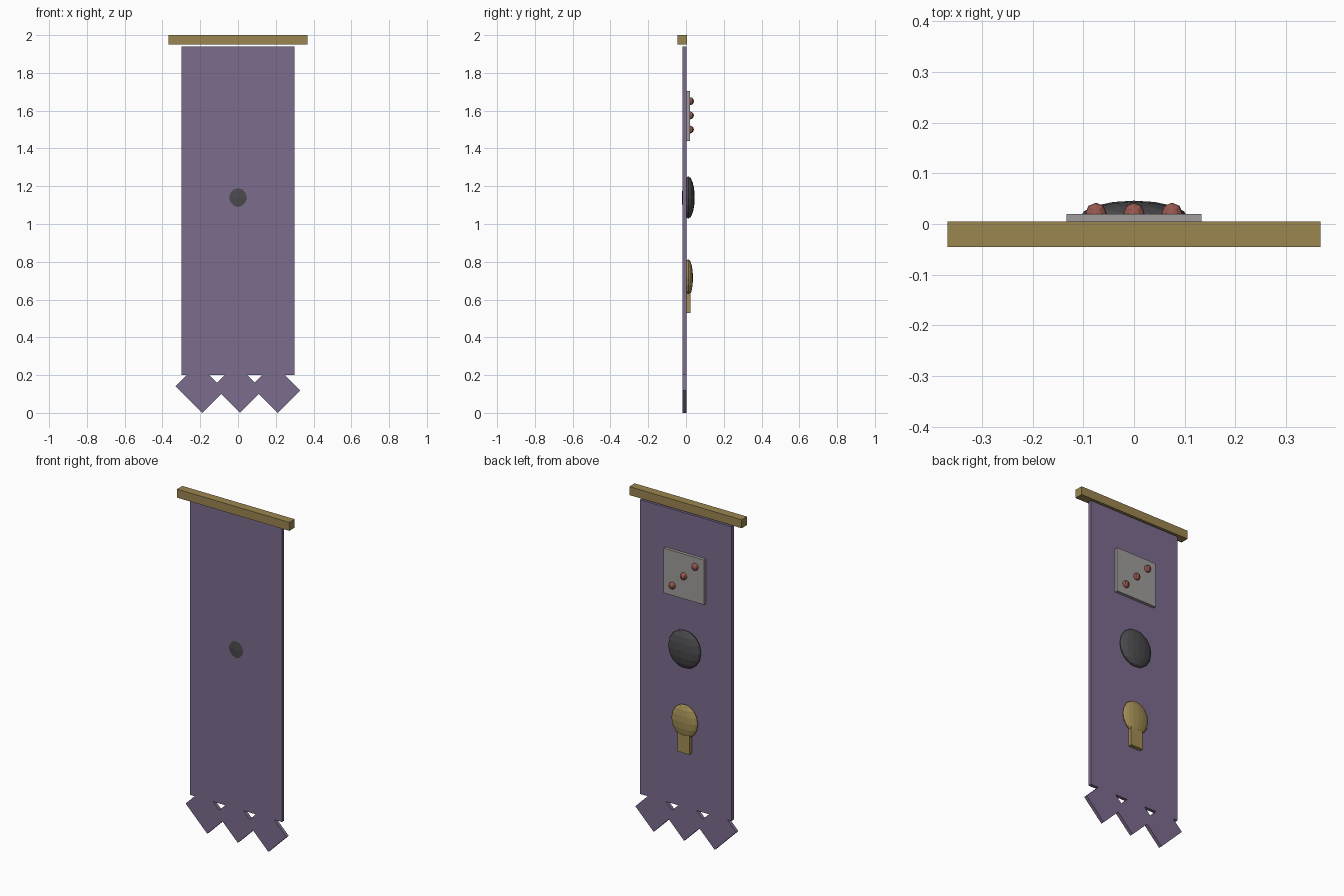
import bpy, bmesh
from mathutils import Matrix, Vector

if "Cube" in bpy.data.objects:
    bpy.data.objects.remove(bpy.data.objects["Cube"])


def material(name, rgb):
    m = bpy.data.materials.new(name)
    m.diffuse_color = (*rgb, 1)
    m.use_nodes = True
    m.node_tree.nodes["Principled BSDF"].inputs["Base Color"].default_value = m.diffuse_color
    return m


PURPLE = material("purple_cloth", (0.20, 0.15, 0.27))
GOLD = material("gold", (0.36, 0.27, 0.09))
WOOD = material("rod_brown", (0.33, 0.24, 0.08))
RED = material("red", (0.32, 0.10, 0.08))
DARK = material("dark_grey", (0.07, 0.07, 0.075))
STONE = material("light_grey", (0.35, 0.34, 0.33))


def finish(name, bm, mat):
    bmesh.ops.recalc_face_normals(bm, faces=bm.faces)
    me = bpy.data.meshes.new(name)
    bm.to_mesh(me)
    bm.free()
    me.materials.append(mat)
    ob = bpy.data.objects.new(name, me)
    bpy.context.collection.objects.link(ob)
    return ob


def slab(name, outline, y0, y1, mat):
    """Extrude an (x, z) outline from y0 to y1."""
    bm = bmesh.new()
    face = bm.faces.new([bm.verts.new((x, y0, z)) for x, z in outline])
    ext = bmesh.ops.extrude_face_region(bm, geom=[face])
    verts = [g for g in ext["geom"] if isinstance(g, bmesh.types.BMVert)]
    bmesh.ops.translate(bm, verts=verts, vec=(0, y1 - y0, 0))
    return finish(name, bm, mat)


def panel(name, half_x, z0, z1, y0, y1, mat):
    return slab(name, [(-half_x, z0), (half_x, z0), (half_x, z1), (-half_x, z1)], y0, y1, mat)


def ellipsoid(name, centre, radii, mat, segs, rings):
    bm = bmesh.new()
    bmesh.ops.create_uvsphere(bm, u_segments=segs, v_segments=rings, radius=1,
                              matrix=Matrix.LocRotScale(Vector(centre), None, Vector(radii)))
    return finish(name, bm, mat)


# Hanging rod and cloth
panel("hanging_rod", 0.3675, 1.95, 2.0, -0.045, 0.005, WOOD)
panel("cloth", 0.30, 0.20, 1.94, -0.018, 0.002, PURPLE)

# Tilted pointed tails along the hem
for i, cx in enumerate((-0.2, 0.0, 0.2)):
    corners = [(0.011, -0.13), (0.13, -0.011), (-0.011, 0.13), (-0.13, 0.011)]
    slab(f"tail_{i + 1}", [(cx + x, 0.13 + z) for x, z in corners], -0.018, 0.002, PURPLE)

# Square plate with a diagonal of studs
panel("emblem_plate", 0.133, 1.44, 1.705, 0.0, 0.02, STONE)
for i in (-1, 0, 1):
    ellipsoid(f"stud_{i + 2}", (0.075 * i, 0.021, 1.575 - 0.075 * i), (0.021,) * 3, RED, 8, 6)

# Dark disc, which pokes through to the front
ellipsoid("dark_disc", (0, 0.012, 1.14), (0.107, 0.034, 0.112), DARK, 16, 8)

# Gold disc with a short handle
ellipsoid("gold_disc", (0, 0.012, 0.715), (0.086, 0.025, 0.098), GOLD, 16, 8)
panel("gold_handle", 0.04, 0.53, 0.655, 0.0, 0.024, GOLD)
